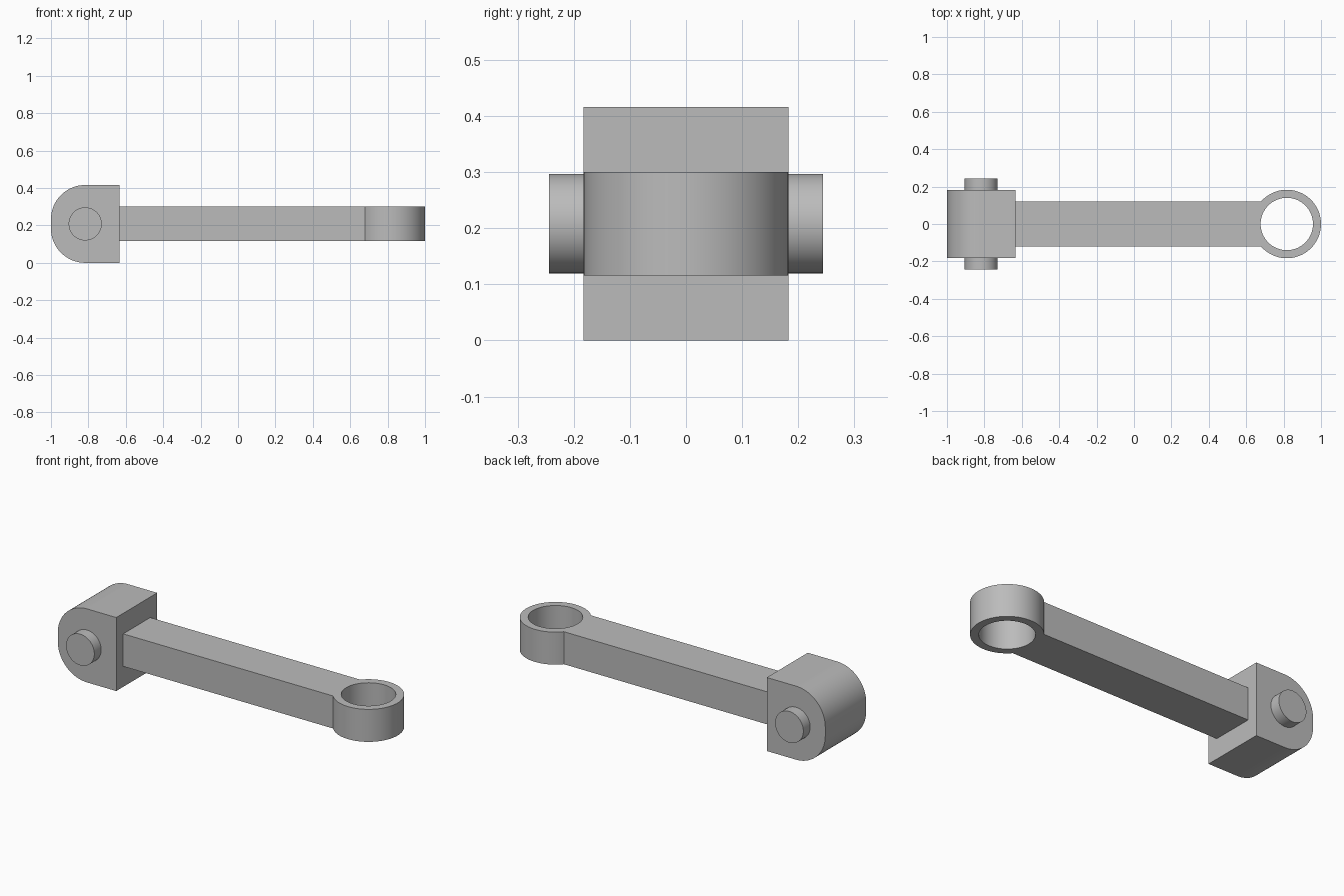
import bpy
import bmesh
from math import radians, cos, sin, asin, pi

if "Cube" in bpy.data.objects:
    bpy.data.objects.remove(bpy.data.objects["Cube"], do_unlink=True)

PIVOT_X = 0.817        # distance of the pin and ring centres from the middle
RADIUS = 0.183         # outer ring radius, head rounding and head half width
MID_Z = 0.208
HEAD_FACE = RADIUS - PIVOT_X
BAR_HALF = 0.121

steel = bpy.data.materials.new("plain grey")
steel.use_nodes = True
grey = (0.5, 0.5, 0.5, 1)
steel.diffuse_color = grey
steel.node_tree.nodes["Principled BSDF"].inputs["Base Color"].default_value = grey


def arc(cx, cy, r, start, end, steps):
    angles = [start + (end - start) * i / steps for i in range(steps + 1)]
    return [(cx + r * cos(a), cy + r * sin(a)) for a in angles]


def prism(name, loops, low, high, axis):
    """Extrude closed outlines (the second one is a hole) along y or z."""
    bm = bmesh.new()
    edges = []
    for loop in loops:
        verts = [bm.verts.new((u, v, low) if axis == "z" else (u, low, v))
                 for u, v in loop]
        edges += [bm.edges.new((verts[i - 1], verts[i])) for i in range(len(verts))]
    bmesh.ops.triangle_fill(bm, edges=edges, use_beauty=True)
    out = bmesh.ops.extrude_face_region(bm, geom=bm.faces[:], use_keep_orig=True)
    moved = [g for g in out["geom"] if isinstance(g, bmesh.types.BMVert)]
    depth = high - low
    bmesh.ops.translate(bm, verts=moved,
                        vec=(0, 0, depth) if axis == "z" else (0, depth, 0))
    bmesh.ops.recalc_face_normals(bm, faces=bm.faces[:])
    mesh = bpy.data.meshes.new(name)
    bm.to_mesh(mesh)
    bm.free()
    mesh.materials.append(steel)
    obj = bpy.data.objects.new(name, mesh)
    bpy.context.collection.objects.link(obj)
    bpy.ops.object.select_all(action="DESELECT")
    obj.select_set(True)
    bpy.context.view_layer.objects.active = obj
    bpy.ops.object.shade_smooth_by_angle(angle=radians(30))
    return obj


# Pivot head: square towards the bar, rounded at the far end
top = 2 * MID_Z
head = [(HEAD_FACE, 0), (HEAD_FACE, top)]
head += arc(-PIVOT_X, top - RADIUS, RADIUS, pi / 2, pi, 20)
head += arc(-PIVOT_X, RADIUS, RADIUS, pi, 1.5 * pi, 20)
prism("pivot_head", [head], -RADIUS, RADIUS, "y")

# Pin through the head, showing on both sides
pin = arc(-PIVOT_X, MID_Z, 0.0885, 0, 2 * pi, 64)[:-1]
prism("pivot_pin", [pin], -0.244, 0.244, "y")

# Bar running into an open ring
meet = pi - asin(BAR_HALF / RADIUS)
arm = [(HEAD_FACE, -BAR_HALF)]
arm += arc(PIVOT_X, 0, RADIUS, -meet, meet, 64)
arm += [(HEAD_FACE, BAR_HALF)]
hole = arc(PIVOT_X, 0, 0.14, 0, 2 * pi, 64)[:-1]
prism("bar_and_ring", [arm, hole], 0.116, 0.3, "z")
